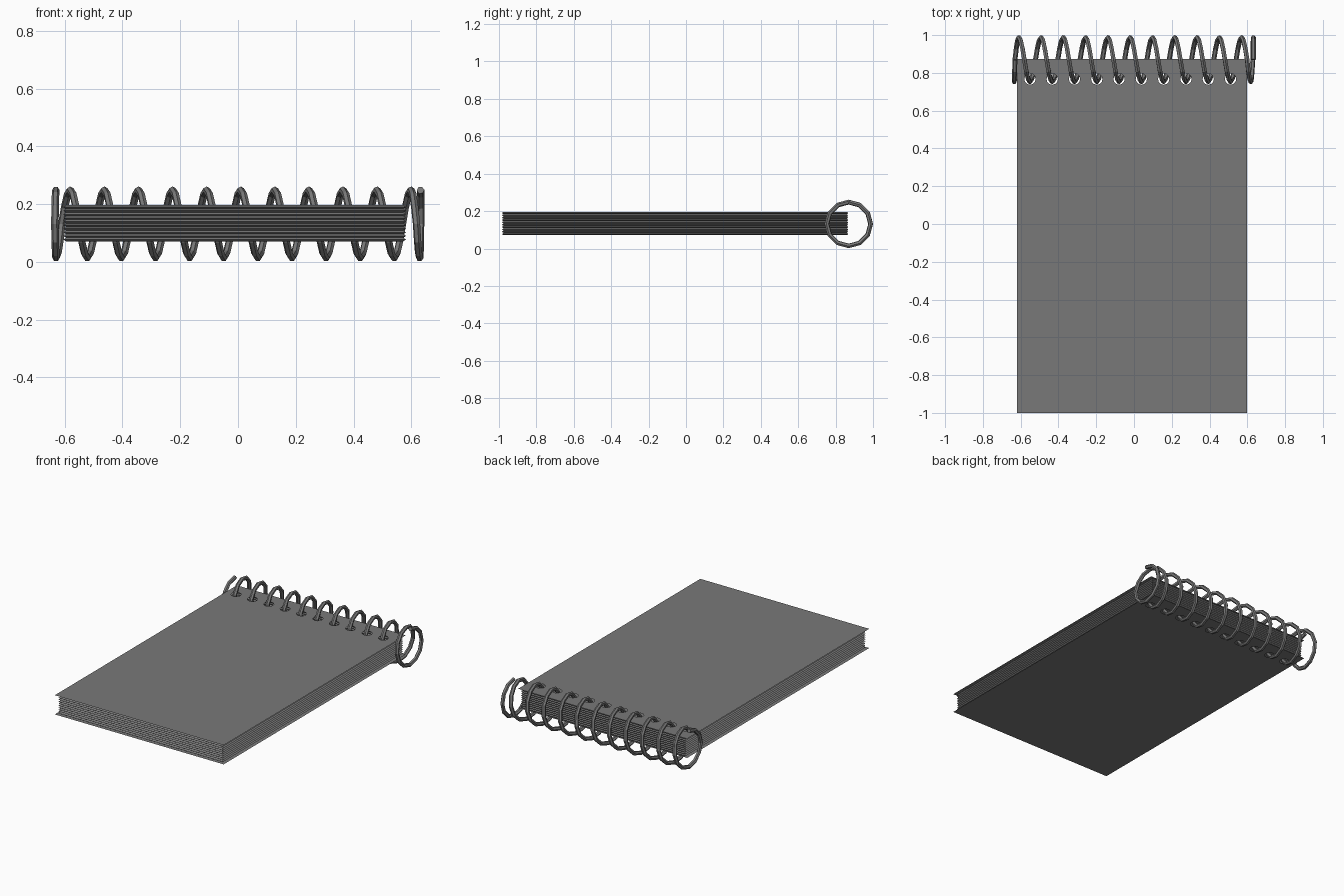
import bpy, bmesh
from math import sin, cos, pi

if "Cube" in bpy.data.objects:
    bpy.data.objects.remove(bpy.data.objects["Cube"])

PITCH, X0 = 0.118, -0.610         # coil pitch, x of first rearmost point
COIL_Y, COIL_Z, COIL_R, WIRE_R = 0.87, 0.131, 0.117, 0.013
Z_LOW, Z_HIGH = 0.071, 0.196
LEFT, RIGHT, FRONT, BACK = -0.62, 0.597, -1.0, 0.874

grey = bpy.data.materials.new("dark_grey")
grey.diffuse_color = (0.19, 0.19, 0.19, 1)
grey.use_nodes = True
grey.node_tree.nodes["Principled BSDF"].inputs["Base Color"].default_value = grey.diffuse_color


def finish(name, bm):
    mesh = bpy.data.meshes.new(name)
    bm.to_mesh(mesh)
    bm.free()
    mesh.materials.append(grey)
    obj = bpy.data.objects.new(name, mesh)
    bpy.context.collection.objects.link(obj)
    return obj


def rectangle(inset, z):
    return [(LEFT + inset, FRONT + inset, z), (RIGHT - inset, FRONT + inset, z),
            (RIGHT - inset, BACK - inset / 2, z), (LEFT + inset, BACK - inset / 2, z)]


def cover(name, z, up):
    """Thin sheet with a row of punched holes."""
    bm = bmesh.new()

    def loop(points):
        vs = [bm.verts.new(p) for p in points]
        for a, b in zip(vs, vs[1:] + vs[:1]):
            bm.edges.new((a, b))

    loop(rectangle(0, z))
    for i in range(10):
        cx = X0 + PITCH * (i + 0.5)
        loop([(cx + 0.03 * cos(k * pi / 6), 0.767 + 0.03 * sin(k * pi / 6), z)
              for k in range(12)])
    bmesh.ops.triangle_fill(bm, use_beauty=True, edges=bm.edges[:], normal=(0, 0, up))
    for f in bm.faces:
        f.normal_update()
        if f.normal.z * up < 0:
            f.normal_flip()
    return finish(name, bm)


cover("front_cover", Z_HIGH, 1)
cover("back_cover", Z_LOW, -1)

# page block: pleated edge band suggesting stacked sheets
bm = bmesh.new()
STEPS = 20
previous = None
for i in range(STEPS + 1):
    z = Z_LOW + (Z_HIGH - Z_LOW) * i / STEPS
    ring = [bm.verts.new(p) for p in rectangle(0.015 if i % 2 else 0.025, z)]
    if previous:
        for k in range(4):
            n = (k + 1) % 4
            bm.faces.new((previous[k], previous[n], ring[n], ring[k]))
    previous = ring
finish("pages", bm)

# spiral wire: even pitch, tightened at both ends (turn, x)
KEYS = [(-0.72, -0.631), (-0.5, -0.634), (-0.25, -0.63), (0, X0),
        (10, X0 + 10 * PITCH), (10.25, 0.599), (10.5, 0.618),
        (10.75, 0.629), (11, 0.632), (11.25, 0.632)]


def coil_x(u):
    for (a, xa), (b, xb) in zip(KEYS, KEYS[1:]):
        if u <= b + 1e-6:
            return xa + (xb - xa) * (u - a) / (b - a)
    return KEYS[-1][1]


SEG = 12
points = []
for i in range(-9, 11 * SEG + 4):
    u = i / SEG
    t = 2 * pi * u
    points.append((coil_x(u), COIL_Y + COIL_R * cos(t), COIL_Z + COIL_R * sin(t), 1))

curve = bpy.data.curves.new("spiral_wire", 'CURVE')
curve.dimensions = '3D'
curve.bevel_depth = WIRE_R
curve.bevel_resolution = 1
curve.use_fill_caps = True
curve.materials.append(grey)
spline = curve.splines.new('POLY')
spline.points.add(len(points) - 1)
for p, co in zip(spline.points, points):
    p.co = co
spline.use_smooth = False
wire = bpy.data.objects.new("spiral_wire", curve)
bpy.context.collection.objects.link(wire)
